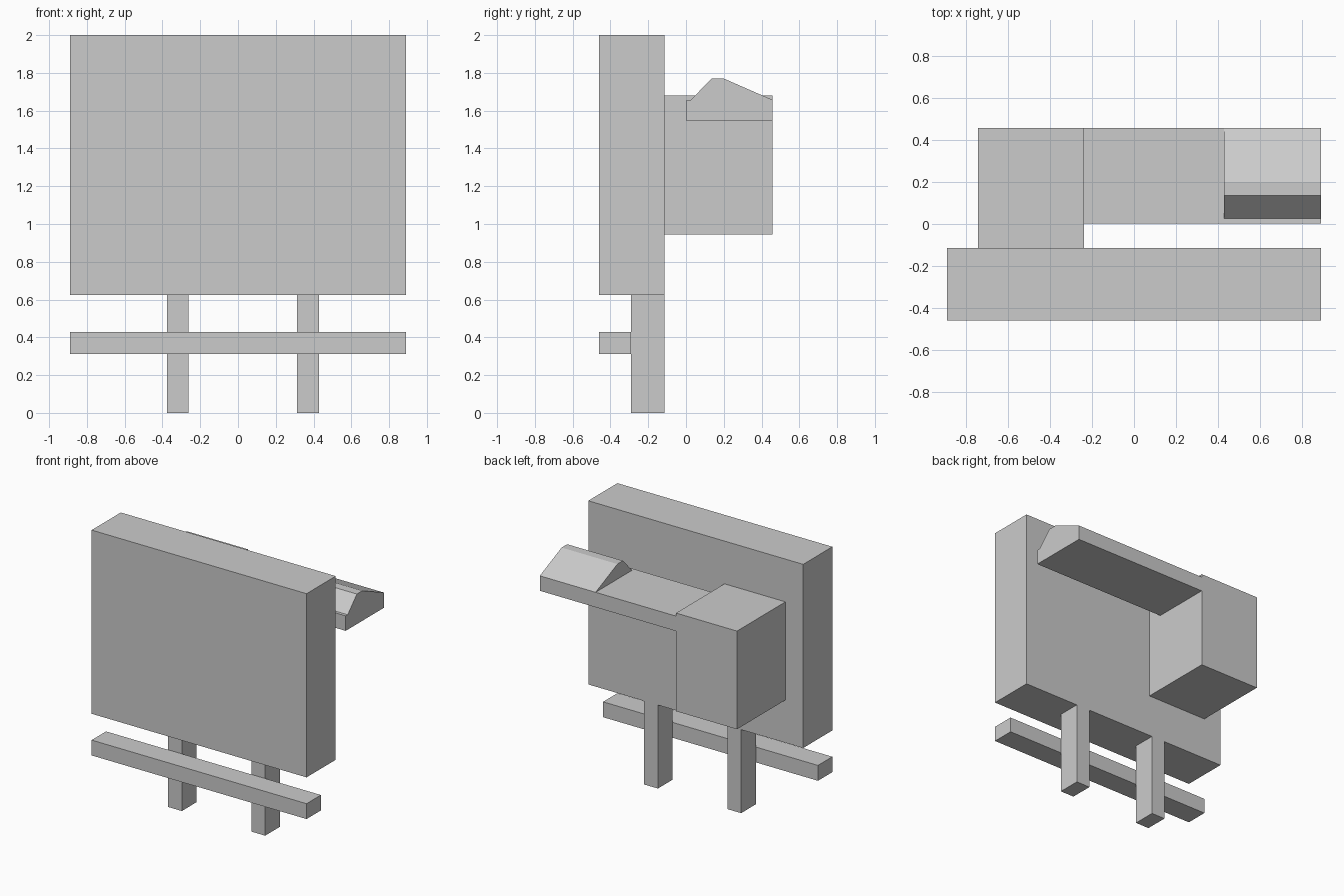
import bpy
import bmesh

if "Cube" in bpy.data.objects:
    bpy.data.objects.remove(bpy.data.objects["Cube"])


def prism(name, profile, x0, x1):
    """Extrude a closed (y, z) profile along x."""
    bm = bmesh.new()
    face = bm.faces.new([bm.verts.new((x0, y, z)) for y, z in profile])
    ext = bmesh.ops.extrude_face_region(bm, geom=[face])
    verts = [g for g in ext["geom"] if isinstance(g, bmesh.types.BMVert)]
    bmesh.ops.translate(bm, verts=verts, vec=(x1 - x0, 0, 0))
    bmesh.ops.recalc_face_normals(bm, faces=bm.faces)
    mesh = bpy.data.meshes.new(name)
    bm.to_mesh(mesh)
    bm.free()
    obj = bpy.data.objects.new(name, mesh)
    bpy.context.collection.objects.link(obj)
    return obj


def box(name, x, y, z):
    """Box from (min, max) ranges."""
    profile = [(y[0], z[0]), (y[1], z[0]), (y[1], z[1]), (y[0], z[1])]
    return prism(name, profile, *x)


# Large front panel and the low rail beneath it
box("front_panel", (-0.89, 0.89), (-0.46, -0.115), (0.625, 2.0))
box("lower_rail", (-0.89, 0.89), (-0.46, -0.29), (0.313, 0.428))

# Two support posts
for name, x in (("left_post", (-0.376, -0.262)), ("right_post", (0.313, 0.428))):
    box(name, x, (-0.29, -0.115), (0.0, 0.625))

# Rear housing block
box("rear_housing", (-0.743, -0.238), (-0.115, 0.458), (0.945, 1.68))

# Side arm reaching out from the housing
box("side_arm", (-0.238, 0.89), (0.003, 0.458), (1.545, 1.657))

# Sloped cap on the end of the arm
prism("arm_cap", [(0.026, 1.657), (0.458, 1.657), (0.2, 1.77), (0.135, 1.77)], 0.428, 0.89)
